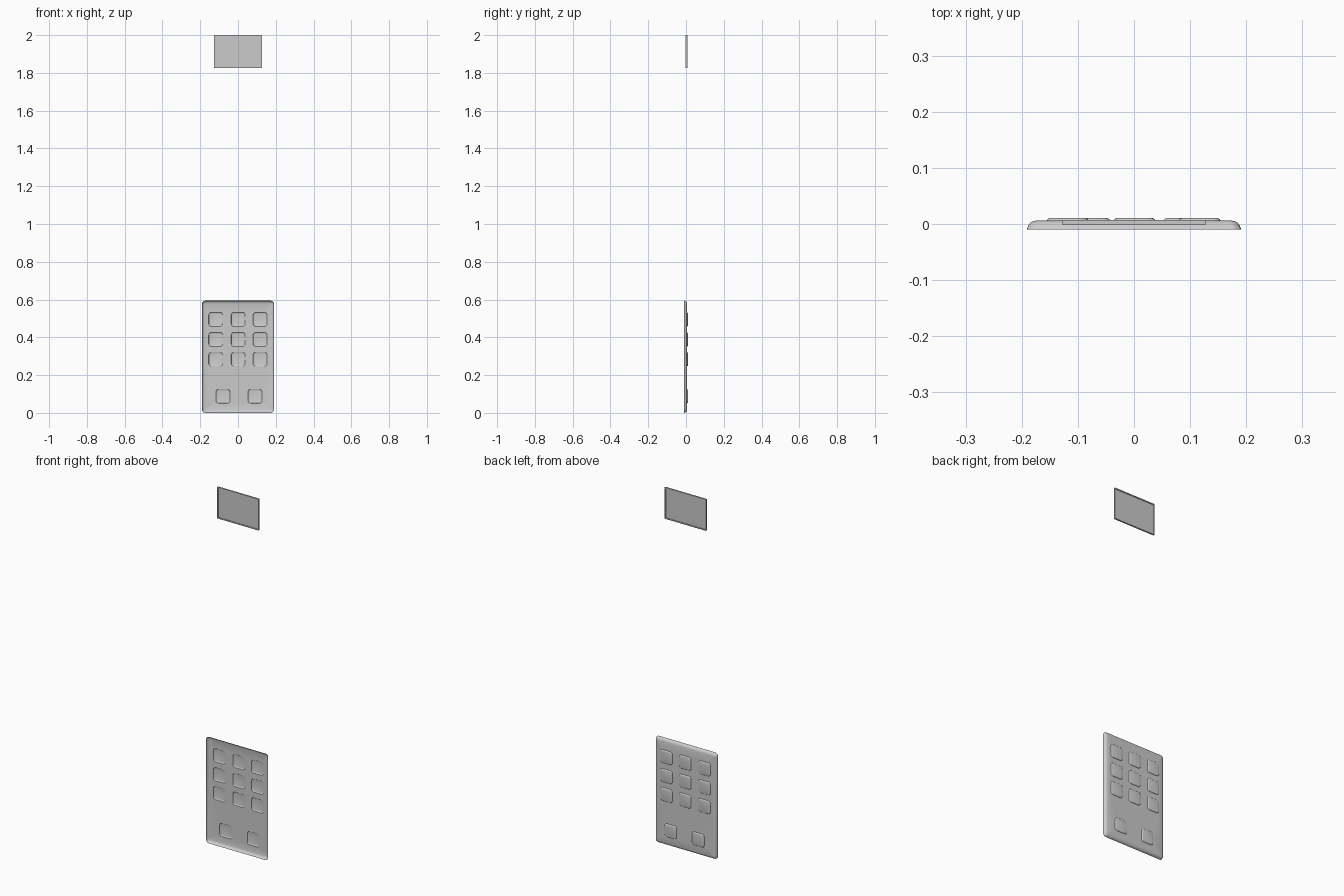
import bpy, bmesh, math

if "Cube" in bpy.data.objects:
    bpy.data.objects.remove(bpy.data.objects["Cube"])


def ring(bm, cx, cz, hw, hh, r, y, seg=5):
    """Rounded rectangle loop of vertices in the XZ plane."""
    verts = []
    for sx, sz, start in ((1, 1, 0), (-1, 1, 90), (-1, -1, 180), (1, -1, 270)):
        for i in range(seg + 1):
            a = math.radians(start + 90 * i / seg)
            verts.append(bm.verts.new((cx + sx * (hw - r) + r * math.cos(a), y,
                                       cz + sz * (hh - r) + r * math.sin(a))))
    return verts


def bridge(bm, a, b):
    n = len(a)
    for i in range(n):
        j = (i + 1) % n
        bm.faces.new((a[i], b[i], b[j], a[j]))


def loop_edges(bm, loop):
    edges = []
    for i, v in enumerate(loop):
        w = loop[(i + 1) % len(loop)]
        edges.append(bm.edges.get((v, w)) or bm.edges.new((v, w)))
    return edges


def finish(bm, name, smooth=True):
    bmesh.ops.recalc_face_normals(bm, faces=bm.faces[:])
    mesh = bpy.data.meshes.new(name)
    bm.to_mesh(mesh)
    bm.free()
    ob = bpy.data.objects.new(name, mesh)
    bpy.context.collection.objects.link(ob)
    if smooth:
        bpy.ops.object.select_all(action='DESELECT')
        ob.select_set(True)
        bpy.context.view_layer.objects.active = ob
        bpy.ops.object.shade_smooth_by_angle(angle=math.radians(35))
    return ob


# Button layout: 3 x 3 grid plus two lower buttons
HALF = 0.037
buttons = [(x, z) for z in (0.495, 0.389, 0.284) for x in (-0.118, 0.001, 0.117)]
buttons += [(-0.08, 0.088), (0.09, 0.088)]

# Hollow panel: rounded rim, flat plate with raised hollow buttons
bm = bmesh.new()
W, H, CZ = 0.191, 0.297, 0.297
prev = None
for inset, y in ((0, -0.0095), (0.002, -0.004), (0.005, 0.001),
                 (0.009, 0.004), (0.016, 0.006)):
    loop = ring(bm, 0, CZ, W - inset, H - inset, 0.018 - inset * 0.6, y)
    if prev:
        bridge(bm, prev, loop)
    prev = loop
fill = loop_edges(bm, prev)
for cx, cz in buttons:
    base = ring(bm, cx, cz, HALF, HALF, 0.014, 0.006)
    fill += loop_edges(bm, base)
    prev = base
    for inset, y in ((0.001, 0.0085), (0.003, 0.010), (0.006, 0.0107)):
        loop = ring(bm, cx, cz, HALF - inset, HALF - inset, 0.014 - inset * 0.6, y)
        bridge(bm, prev, loop)
        prev = loop
    bm.faces.new(prev)
bmesh.ops.triangle_fill(bm, use_beauty=True, edges=fill, normal=(0, 1, 0))
finish(bm, "button_panel")


def rect(bm, hw, hh, y):
    return [bm.verts.new((sx * hw, y, 1.9125 + sz * hh))
            for sx, sz in ((1, 1), (-1, 1), (-1, -1), (1, -1))]


# Floating screen: thin frame with a recessed pane on both sides
bm = bmesh.new()
w, h, b = 0.1275, 0.0875, 0.006
loops = [rect(bm, w - b, h - b, 0.001), rect(bm, w - b, h - b, -0.002),
         rect(bm, w, h, -0.002), rect(bm, w, h, 0.007),
         rect(bm, w - b, h - b, 0.007), rect(bm, w - b, h - b, 0.004)]
for p, q in zip(loops, loops[1:]):
    bridge(bm, p, q)
bm.faces.new(loops[0])
bm.faces.new(loops[-1])
finish(bm, "screen", smooth=False)
